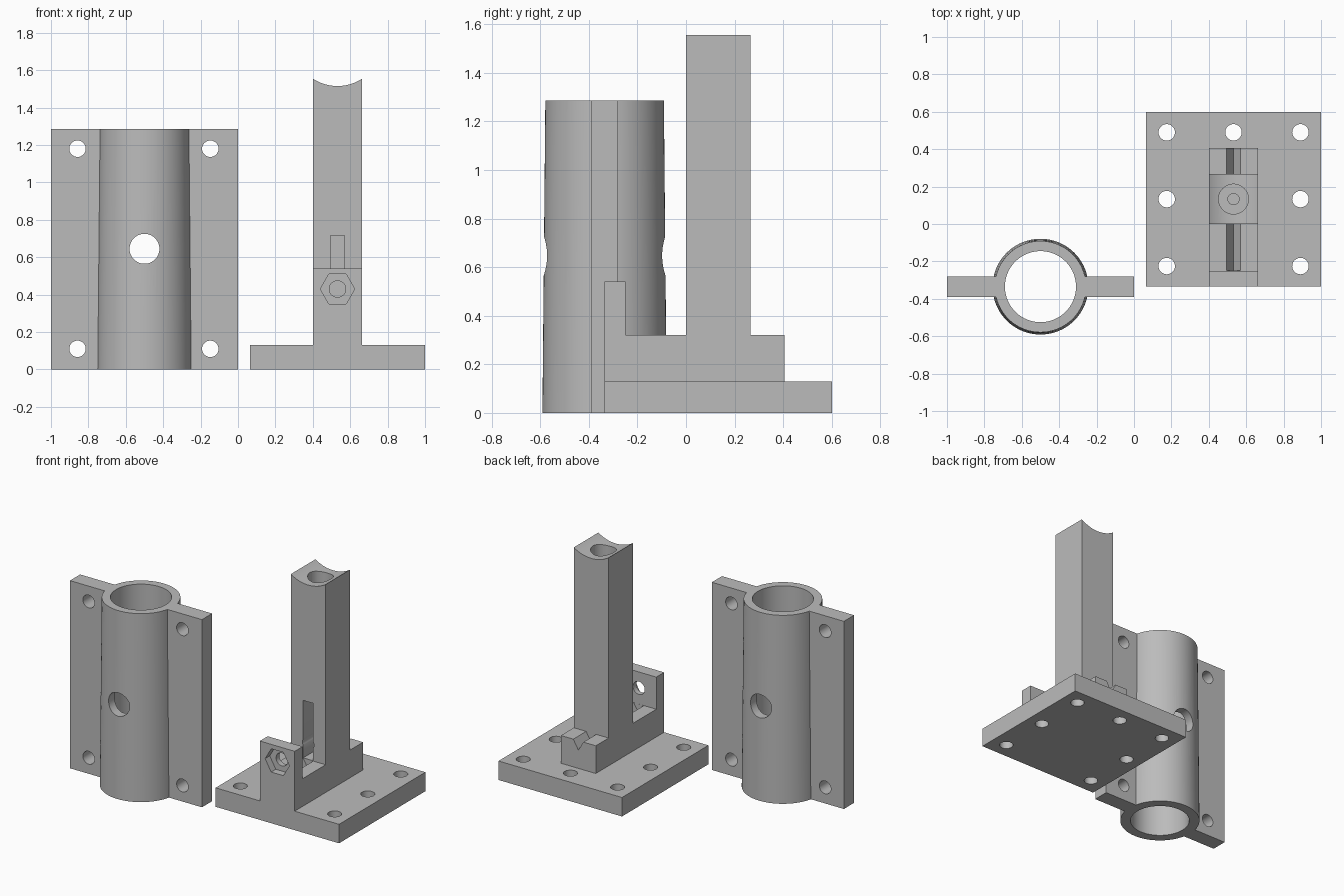
import bpy, bmesh, math
from mathutils import Matrix, Vector

cube = bpy.data.objects.get("Cube")
if cube:
    bpy.data.objects.remove(cube, do_unlink=True)

grey = bpy.data.materials.new("plain_grey")
grey.use_nodes = True
grey.diffuse_color = (0.5, 0.5, 0.5, 1)
grey.node_tree.nodes["Principled BSDF"].inputs["Base Color"].default_value = grey.diffuse_color


def finish(name, bm):
    bmesh.ops.recalc_face_normals(bm, faces=bm.faces)
    mesh = bpy.data.meshes.new(name)
    bm.to_mesh(mesh)
    bm.free()
    mesh.materials.append(grey)
    obj = bpy.data.objects.new(name, mesh)
    bpy.context.scene.collection.objects.link(obj)
    return obj


def box(name, low, high):
    bm = bmesh.new()
    low, high = Vector(low), Vector(high)
    bmesh.ops.create_cube(bm, size=1)
    for v in bm.verts:
        v.co = (low + high) / 2 + v.co * (high - low)
    return finish(name, bm)


def rod(name, start, end, r1, r2=None, sides=48, turn=0):
    """Cylinder, cone or prism between two points."""
    start, end = Vector(start), Vector(end)
    axis = end - start
    bm = bmesh.new()
    matrix = (Matrix.Translation((start + end) / 2)
              @ axis.to_track_quat('Z', 'Y').to_matrix().to_4x4()
              @ Matrix.Rotation(turn, 4, 'Z'))
    bmesh.ops.create_cone(bm, cap_ends=True, segments=sides, radius1=r1,
                          radius2=r1 if r2 is None else r2,
                          depth=axis.length, matrix=matrix)
    return finish(name, bm)


def extrude(name, points, direction):
    bm = bmesh.new()
    face = bm.faces.new([bm.verts.new(p) for p in points])
    new = bmesh.ops.extrude_face_region(bm, geom=[face])["geom"]
    bmesh.ops.translate(bm, vec=direction,
                        verts=[g for g in new if isinstance(g, bmesh.types.BMVert)])
    return finish(name, bm)


def combine(obj, operation, tools):
    """Apply each tool to the object, then drop the tool."""
    for tool in tools:
        mod = obj.modifiers.new("bool", 'BOOLEAN')
        mod.operation, mod.solver, mod.object = operation, 'EXACT', tool
        bpy.context.view_layer.update()
        graph = bpy.context.evaluated_depsgraph_get()
        mesh = bpy.data.meshes.new_from_object(obj.evaluated_get(graph))
        obj.modifiers.clear()
        obj.data = mesh
        bpy.data.objects.remove(tool, do_unlink=True)


def smooth(obj):
    bpy.ops.object.select_all(action='DESELECT')
    obj.select_set(True)
    bpy.context.view_layer.objects.active = obj
    bpy.ops.object.shade_smooth_by_angle(angle=math.radians(30))


# Sleeve: slightly tapered tube with two flat flanges
TX, TY, TH = -0.5, -0.335, 1.285
sleeve = rod("flanged_sleeve", (TX, TY, 0), (TX, TY, TH), 0.256, 0.244, 96)
combine(sleeve, 'UNION', [box("flanges", (-1, TY - 0.055, 0), (0, TY + 0.055, TH))])
cuts = [rod("bore", (TX, TY, -0.1), (TX, TY, TH + 0.1), 0.19, sides=96),
        rod("cross_hole", (TX, -0.8, 0.645), (TX, 0.1, 0.645), 0.08)]
for x in (-0.858, -0.148):
    for z in (0.11, 1.18):
        cuts.append(rod("screw_hole", (x, -0.6, z), (x, -0.1, z), 0.044, sides=32))
combine(sleeve, 'DIFFERENCE', cuts)
smooth(sleeve)

# Stand: base plate with a stepped block, front wall and tall post
PX, PY, HALF = 0.532, 0.133, 0.132
stand = box("post_stand", (0.065, -0.335, 0), (1, 0.6, 0.13))
profile = [(-0.335, 0.06), (-0.335, 0.54), (-0.25, 0.54), (-0.25, 0.32), (0, 0.32),
           (0, 1.555), (0.266, 1.555), (0.266, 0.32), (0.405, 0.32), (0.405, 0.06)]
combine(stand, 'UNION', [extrude("post", [(PX - HALF, y, z) for y, z in profile],
                                 (2 * HALF, 0, 0))])

# Curved saddle on top, spring bore and thin pull hole below it
cuts = [rod("saddle", (PX, -0.2, 1.755), (PX, 0.5, 1.755), 0.24, sides=96),
        rod("spring_bore", (PX, PY, 0.9), (PX, PY, 1.7), 0.08),
        rod("pull_hole", (PX, PY, 0.6), (PX, PY, 1.0), 0.03, sides=32),
        box("post_slot", (PX - 0.038, -0.05, 0.322), (PX + 0.038, 0.175, 0.715))]

# Bolt hole with hexagonal nut pocket in the front wall
cuts += [rod("bolt_hole", (PX, -0.5, 0.43), (PX, 0.19, 0.43), 0.044, sides=32),
         rod("nut_pocket", (PX, -0.5, 0.43), (PX, -0.285, 0.43), 0.092, sides=6,
             turn=math.pi / 2)]

# V grooves in front of and behind the post
for start, end in ((-0.249, 0), (0.266, 0.5)):
    cuts.append(extrude("groove", [(PX - 0.044, start, 0.33), (PX + 0.044, start, 0.33),
                                   (PX, start, 0.255)], (0, end - start, 0)))

# Screw holes around the edge of the base plate
for x in (0.175, PX, 0.89):
    for y in (-0.225, PY, 0.49):
        if x != PX or y > 0.3:
            cuts.append(rod("screw_hole", (x, y, -0.1), (x, y, 0.3), 0.044, sides=32))
combine(stand, 'DIFFERENCE', cuts)
smooth(stand)
